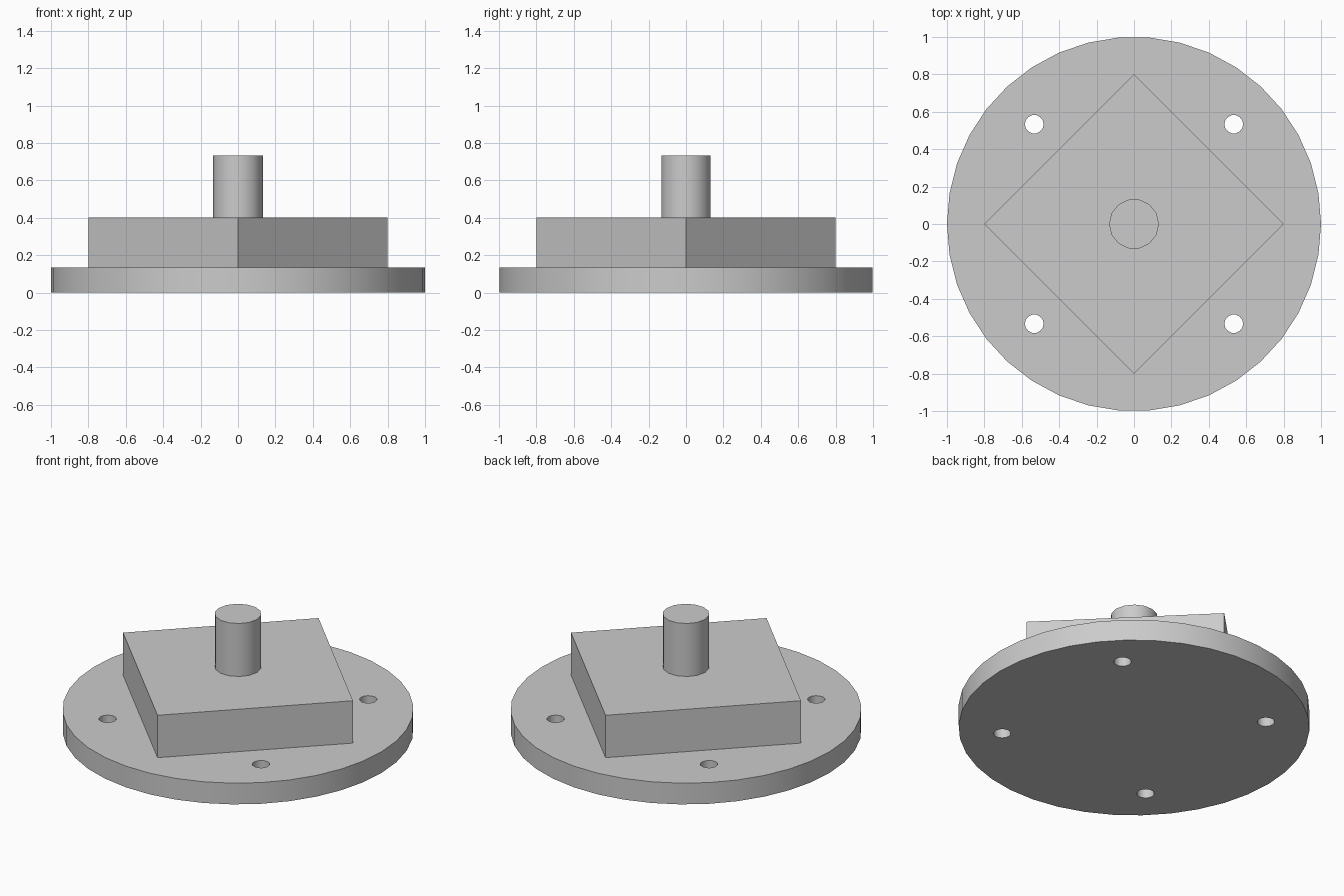
import bpy
from math import radians

cube = bpy.data.objects.get("Cube")
if cube:
    bpy.data.objects.remove(cube, do_unlink=True)

# Single plain grey
GREY = (0.6, 0.6, 0.6, 1.0)
grey = bpy.data.materials.new("plain grey")
grey.use_nodes = True
grey.diffuse_color = GREY
grey.node_tree.nodes["Principled BSDF"].inputs["Base Color"].default_value = GREY

U = 1 / 15  # design unit


def prism(name, sides, radius, bottom, top, x=0.0, y=0.0):
    """Upright prism with a corner on +x, measured in design units."""
    bpy.ops.mesh.primitive_cylinder_add(
        vertices=sides, radius=radius * U, depth=(top - bottom) * U,
        location=(x * U, y * U, (bottom + top) / 2 * U),
        rotation=(0, 0, radians(90)))
    ob = bpy.context.object
    bpy.ops.object.transform_apply(location=True, rotation=True, scale=True)
    ob.name = ob.data.name = name
    ob.data.materials.append(grey)
    return ob


def activate(ob):
    bpy.ops.object.select_all(action='DESELECT')
    ob.select_set(True)
    bpy.context.view_layer.objects.active = ob


# Round base flange, block standing on its diagonal, central shaft
flange = prism("base_flange", 38, 15, 0, 2)
block = prism("square_block", 4, 12, 2, 6)
shaft = prism("shaft", 14, 2, 6, 11)

# Four bolt holes through the flange
for x in (-8, 8):
    for y in (-8, 8):
        cutter = prism("hole_cutter", 14, 0.75, -1, 3, x, y)
        cutter.hide_render = True
        activate(flange)
        cut = flange.modifiers.new("bolt_hole", 'BOOLEAN')
        cut.operation = 'DIFFERENCE'
        cut.solver = 'EXACT'
        cut.object = cutter
        bpy.ops.object.modifier_apply(modifier=cut.name)
        bpy.data.objects.remove(cutter, do_unlink=True)

# Smooth round walls, crisp rims
for ob in (flange, shaft):
    activate(ob)
    bpy.ops.object.shade_smooth_by_angle(angle=radians(30))
